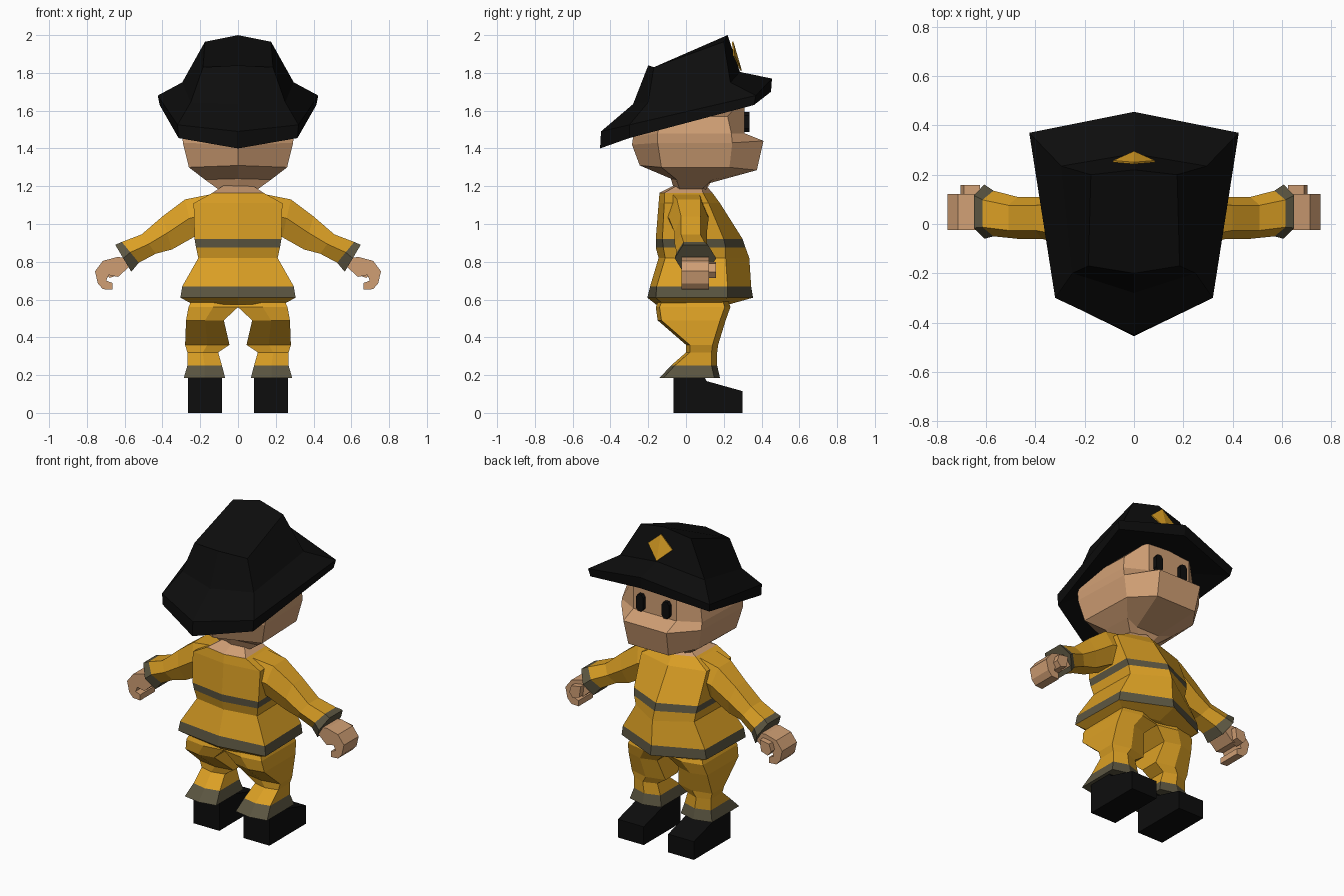
import bpy
import bmesh

cube = bpy.data.objects.get("Cube")
if cube:
    bpy.data.objects.remove(cube, do_unlink=True)


def material(name, rgb):
    m = bpy.data.materials.new(name)
    m.use_nodes = True
    m.diffuse_color = (*rgb, 1)
    b = next(n for n in m.node_tree.nodes if n.type == 'BSDF_PRINCIPLED')
    b.inputs["Base Color"].default_value = (*rgb, 1)
    b.inputs["Roughness"].default_value = 0.9
    return m


YELLOW = material("coat yellow", (0.71, 0.35, 0.018))
GREY = material("reflective grey", (0.105, 0.092, 0.053))
SKIN = material("skin", (0.63, 0.345, 0.175))
BLACK = material("black", (0.004, 0.004, 0.004))


def finish(name, bm, mats):
    bmesh.ops.recalc_face_normals(bm, faces=bm.faces)
    me = bpy.data.meshes.new(name)
    bm.to_mesh(me)
    bm.free()
    for m in mats:
        me.materials.append(m)
    ob = bpy.data.objects.new(name, me)
    bpy.context.collection.objects.link(ob)
    return ob


def loft(name, rings, mats, bands=None, side=1):
    """Skin a stack of rings; bands gives a material slot per gap."""
    bm = bmesh.new()
    vs = [[bm.verts.new((x * side, y, z)) for x, y, z in r] for r in rings]
    n = len(rings[0])
    for k in range(len(vs) - 1):
        for i in range(n):
            j = (i + 1) % n
            f = bm.faces.new((vs[k][i], vs[k][j], vs[k + 1][j], vs[k + 1][i]))
            f.material_index = bands[k] if bands else 0
    for k, b in ((0, 0), (-1, -1)):
        f = bm.faces.new(vs[k])
        f.material_index = bands[b] if bands else 0
    return finish(name, bm, mats)


def extrude(name, pts, lo, hi, axis, mat, side=1):
    """Extrude an outline: axis 'x' takes (y, z) points, 'y' takes (x, z)."""
    def at(p, d):
        return (d * side, p[0], p[1]) if axis == 'x' else (p[0] * side, d, p[1])
    return loft(name, [[at(p, lo) for p in pts], [at(p, hi) for p in pts]], [mat])


def mirrored(half):
    """Close a half ring running from back to front across x = 0."""
    return half + [(-x, y, z) for x, y, z in reversed(half) if x > 0]


# Coat body with two reflective bands and the skin neck opening
def coat_ring(z, w, back, back_corner, front_corner, front):
    return mirrored([(0, back, z), (w, back_corner, z),
                     (w * 0.97, front_corner, z), (0, front, z)])


loft("coat_body", [coat_ring(*r) for r in [
    (1.205, 0.075, -0.06, -0.045, 0.08, 0.105),
    (1.165, 0.135, -0.14, -0.115, 0.09, 0.14),
    (1.11, 0.235, -0.145, -0.115, 0.12, 0.18),
    (0.92, 0.23, -0.16, -0.125, 0.20, 0.30),
    (0.875, 0.222, -0.16, -0.12, 0.21, 0.315),
    (0.82, 0.21, -0.145, -0.11, 0.21, 0.335),
    (0.67, 0.295, -0.19, -0.155, 0.22, 0.345),
    (0.61, 0.305, -0.205, -0.16, 0.22, 0.355),
    (0.575, 0.24, -0.16, -0.12, 0.18, 0.23)]],
    [YELLOW, GREY, SKIN], [2, 0, 0, 1, 0, 0, 1, 0])


# Head with protruding lower face
def head_ring(zb, zs, zf, w, back, corner, side_y, xf, front):
    return mirrored([(0, back, zb), (w, corner, zs),
                     (w * 0.95, side_y, zs), (xf, front, zf)])


loft("head", [head_ring(*r) for r in [
    (1.17, 1.17, 1.17, 0.085, -0.06, -0.03, 0.07, 0.05, 0.10),
    (1.24, 1.235, 1.215, 0.175, -0.08, -0.05, 0.14, 0.08, 0.12),
    (1.31, 1.30, 1.285, 0.26, -0.245, -0.13, 0.23, 0.14, 0.375),
    (1.42, 1.43, 1.44, 0.292, -0.286, -0.15, 0.245, 0.15, 0.41),
    (1.46, 1.48, 1.48, 0.295, -0.28, -0.15, 0.24, 0.15, 0.31),
    (1.53, 1.57, 1.67, 0.27, -0.25, -0.14, 0.22, 0.15, 0.31)]], [SKIN])

# Hat: tilted six-sided brim and crown
loft("hat", [mirrored(h) for h in [
    [(0, -0.25, 1.48), (0.22, -0.18, 1.51), (0.25, 0.25, 1.63), (0, 0.30, 1.66)],
    [(0, -0.455, 1.40), (0.315, -0.30, 1.455), (0.415, 0.36, 1.63), (0, 0.45, 1.70)],
    [(0, -0.45, 1.49), (0.32, -0.30, 1.525), (0.425, 0.37, 1.68), (0, 0.455, 1.77)],
    [(0, -0.28, 1.635), (0.25, -0.20, 1.645), (0.295, 0.235, 1.75), (0, 0.285, 1.805)],
    [(0, -0.20, 1.84), (0.185, -0.17, 1.83), (0.175, 0.20, 1.965), (0, 0.22, 2.0)]]],
    [BLACK])

# Diamond badge, folded down the middle to follow the crown
outline = [(0, 0.247, 1.965), (0.085, 0.254, 1.89), (0, 0.292, 1.812), (-0.085, 0.254, 1.89)]
bm = bmesh.new()
top, right, low, left = [bm.verts.new(p) for p in outline]
bm.faces.new((top, low, right))
bm.faces.new((top, left, low))
badge = finish("hat_badge", bm, [YELLOW])
solid = badge.modifiers.new("thickness", 'SOLIDIFY')
solid.thickness = 0.008
solid.offset = 0


def leg_ring(z, xi, xo, yb, yf):
    xc = (xi + xo) / 2
    return [(xc, yb, z), (xo, yb + 0.02, z), (xo, yf - 0.03, z),
            (xc, yf, z), (xi, yf - 0.03, z), (xi, yb + 0.02, z)]


def arm_ring(top, bottom, y0, y1):
    (tx, tz), (bx, bz) = top, bottom
    mx, mz = (tx + bx) / 2, (tz + bz) / 2
    a, b = y0 + (y1 - y0) * 0.2, y0 + (y1 - y0) * 0.8
    return [(tx, a, tz), (tx, b, tz), (mx, y1, mz), (bx, b, bz), (bx, a, bz), (mx, y0, mz)]


for s, label in ((1, "left"), (-1, "right")):
    # Sleeve with reflective cuff
    loft(label + "_sleeve", [arm_ring(*r) for r in [
        ((0.13, 1.16), (0.15, 0.95), -0.12, 0.12),
        ((0.28, 1.13), (0.235, 0.93), -0.09, 0.12),
        ((0.40, 1.04), (0.35, 0.865), -0.06, 0.11),
        ((0.51, 0.945), (0.435, 0.843), -0.06, 0.11),
        ((0.615, 0.905), (0.525, 0.795), -0.05, 0.135),
        ((0.65, 0.89), (0.565, 0.747), -0.06, 0.16)]],
        [YELLOW, GREY], [0, 0, 0, 0, 1], s)

    # Curled hand and thumb
    extrude(label + "_hand", [
        (0.57, 0.82), (0.64, 0.825), (0.715, 0.805), (0.757, 0.75), (0.742, 0.685),
        (0.715, 0.655), (0.665, 0.652), (0.665, 0.688), (0.698, 0.70),
        (0.685, 0.73), (0.635, 0.72), (0.58, 0.77)], -0.025, 0.122, 'y', SKIN, s)
    extrude(label + "_thumb", [
        (0.625, 0.80), (0.69, 0.79), (0.705, 0.745), (0.68, 0.715), (0.635, 0.73)],
        0.10, 0.158, 'y', SKIN, s)

    # Trouser leg with reflective hem
    loft(label + "_trouser_leg", [leg_ring(*r) for r in [
        (0.61, 0.0, 0.24, -0.14, 0.22),
        (0.56, 0.0, 0.262, -0.16, 0.235),
        (0.49, 0.075, 0.275, -0.15, 0.21),
        (0.36, 0.045, 0.28, 0.0, 0.17),
        (0.32, 0.105, 0.268, 0.0, 0.165),
        (0.25, 0.085, 0.268, -0.08, 0.165),
        (0.185, 0.068, 0.287, -0.14, 0.18)]],
        [YELLOW, GREY], [0, 0, 0, 0, 0, 1], s)

    # Boot
    extrude(label + "_boot", [
        (-0.065, 0), (0.30, 0), (0.30, 0.115), (0.11, 0.168), (0.09, 0.2), (-0.065, 0.2)],
        0.085, 0.265, 'x', BLACK, s)

    # Eye: tall chamfered block
    extrude(label + "_eye", [
        (0.078, 1.488), (0.102, 1.488), (0.115, 1.505), (0.115, 1.575),
        (0.102, 1.592), (0.078, 1.592), (0.065, 1.575), (0.065, 1.505)],
        0.29, 0.335, 'y', BLACK, s)
